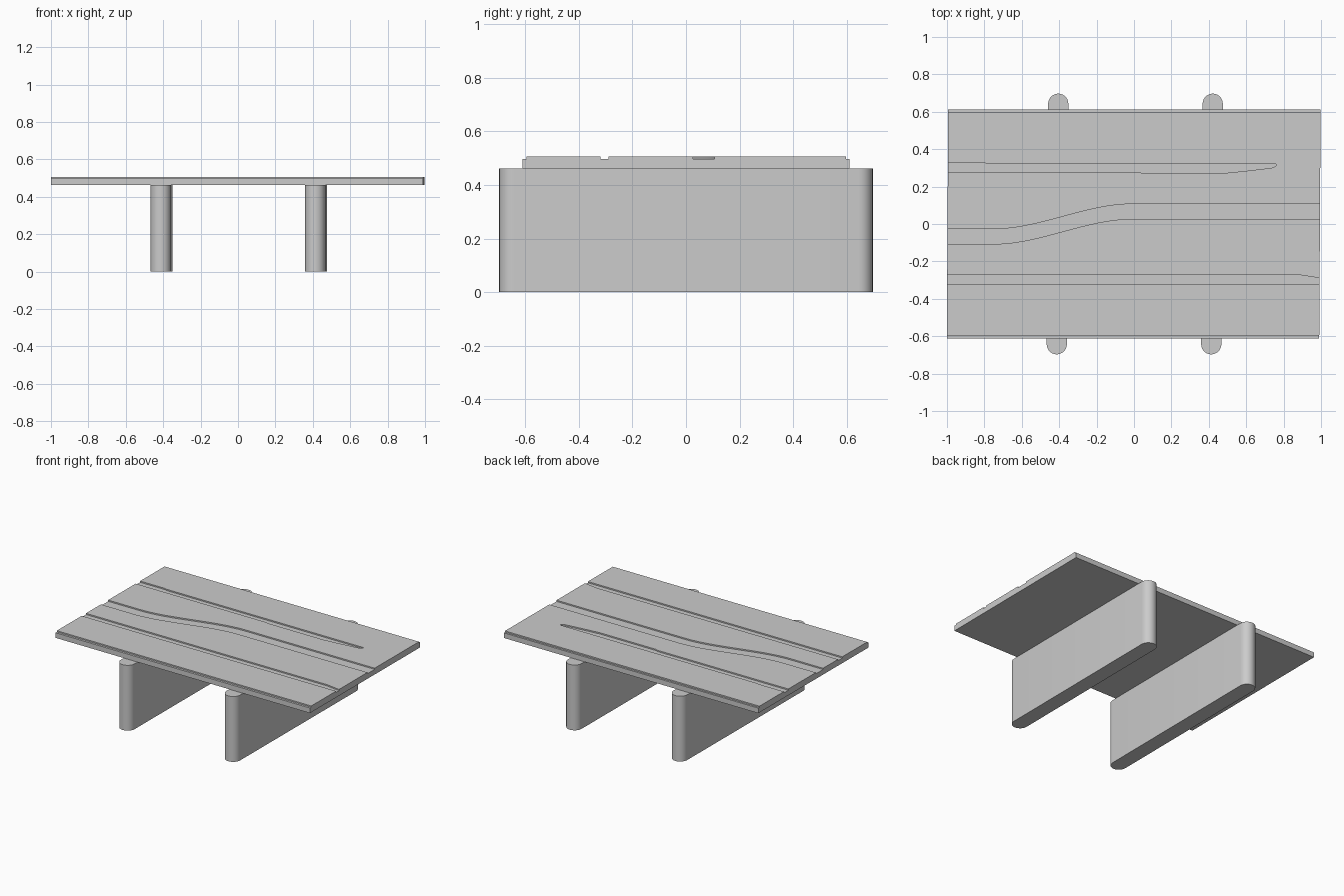
import bpy, bmesh, math

if "Cube" in bpy.data.objects:
    bpy.data.objects.remove(bpy.data.objects["Cube"])

SKEW = 0.006  # the whole piece leans very slightly in plan
Z_DECK, Z_LIP, Z_TOP = 0.462, 0.498, 0.507


def prism(name, outline, z0, z1):
    """Extrude a plan outline (x, y) between two heights."""
    bm = bmesh.new()
    face = bm.faces.new([bm.verts.new((x + SKEW * y, y, z0)) for x, y in outline])
    ext = bmesh.ops.extrude_face_region(bm, geom=[face])
    for v in ext["geom"]:
        if isinstance(v, bmesh.types.BMVert):
            v.co.z = z1
    bmesh.ops.recalc_face_normals(bm, faces=bm.faces)
    mesh = bpy.data.meshes.new(name)
    bm.to_mesh(mesh)
    bm.free()
    obj = bpy.data.objects.new(name, mesh)
    bpy.context.collection.objects.link(obj)
    return obj


def activate(obj):
    bpy.ops.object.select_all(action='DESELECT')
    obj.select_set(True)
    bpy.context.view_layer.objects.active = obj


def smooth(obj):
    activate(obj)
    bpy.ops.object.shade_smooth_by_angle(angle=math.radians(30))


def cut(obj, cutter):
    activate(obj)
    mod = obj.modifiers.new("cut", 'BOOLEAN')
    mod.operation = 'DIFFERENCE'
    mod.solver = 'EXACT'
    mod.object = cutter
    bpy.ops.object.modifier_apply(modifier=mod.name)
    bpy.data.objects.remove(cutter)


def rect(x0, x1, y0, y1):
    return [(x0, y0), (x1, y0), (x1, y1), (x0, y1)]


def s_curve(x, low, high):
    t = min(max((x + 0.75) / 0.74, 0), 1)
    return low + (high - low) * t * t * (3 - 2 * t)


# Deck slab
deck = prism("deck", rect(-0.997, 0.994, -0.611, 0.611), Z_DECK, Z_TOP)

# Plan outlines of the edge rebates and the grooves in the deck top
E = 1.1
xs = [-0.75 + 0.74 * i / 24 for i in range(25)]
channel = [-E] + xs + [E]
grooves = [
    rect(-E, E, -0.7, -0.596),
    rect(-E, E, 0.598, 0.7),
    # straight front groove, narrowing at the right end
    [(-E, -0.32), (E, -0.32), (E, -0.305), (0.89, -0.273), (-E, -0.273)],
    # S-shaped middle channel
    [(x, s_curve(x, -0.107, 0.027)) for x in channel]
    + [(x, s_curve(x, -0.027, 0.107)) for x in reversed(channel)],
    # back groove, tapering to a closed tip
    [(-E, 0.278), (0.03, 0.278), (0.04, 0.272), (0.48, 0.272), (0.6, 0.284),
     (0.735, 0.3), (0.757, 0.31), (0.757, 0.322), (-0.79, 0.322),
     (-0.8, 0.327), (-E, 0.327)],
]
for outline in grooves:
    cut(deck, prism("groove_cutter", outline, Z_LIP, Z_TOP + 0.1))
smooth(deck)

# Wall piers with rounded ends
R, HALF = 0.054, 0.643
for name, cx in (("left_pier", -0.409), ("right_pier", 0.417)):
    outline = []
    for sign in (1, -1):
        for i in range(17):
            a = math.pi * i / 16
            outline.append((cx + sign * R * math.cos(a), sign * (HALF + R * math.sin(a))))
    smooth(prism(name, outline, 0, Z_DECK))
